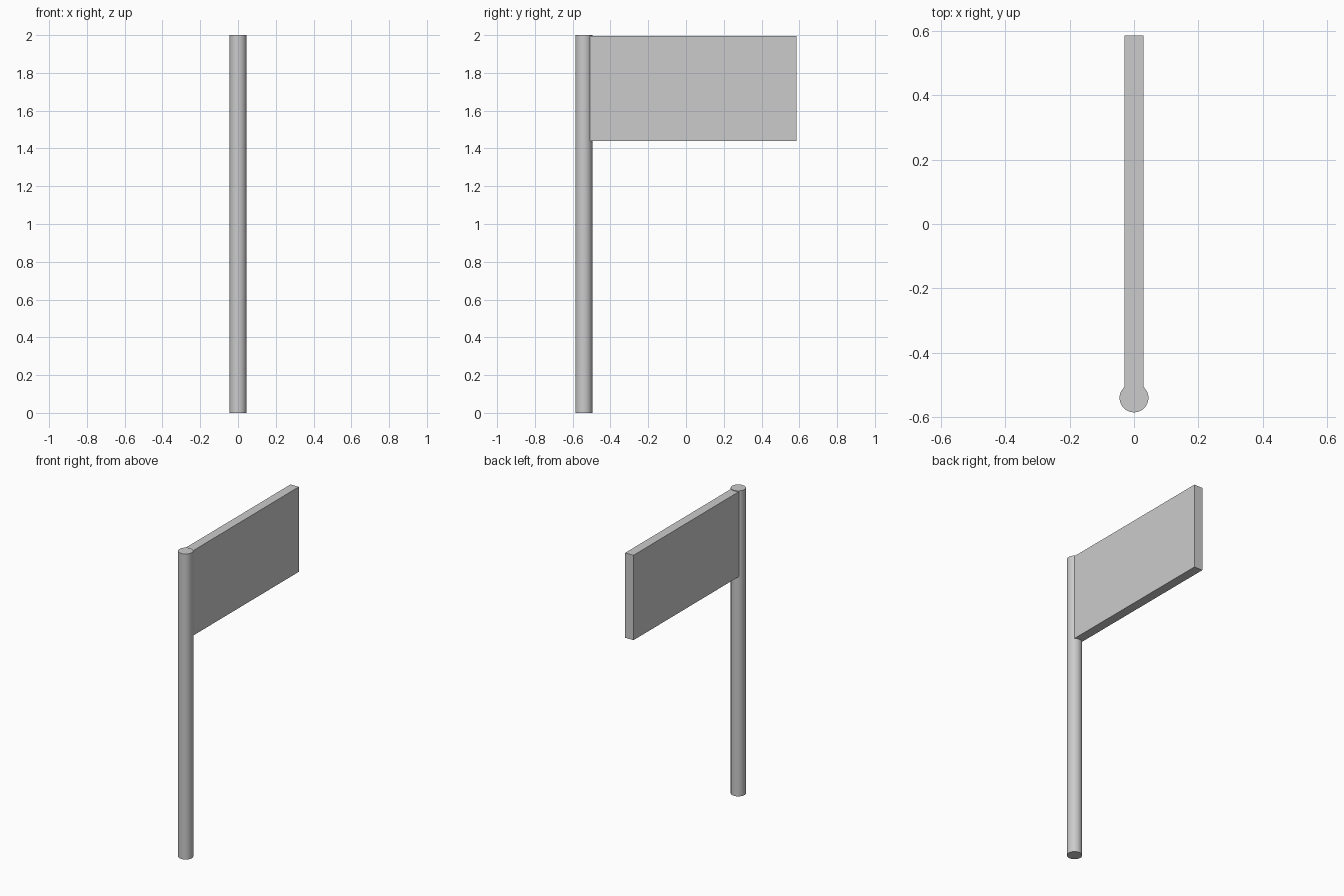
import bpy
import math

if "Cube" in bpy.data.objects:
    bpy.data.objects.remove(bpy.data.objects["Cube"])

# Round pole standing on the ground
bpy.ops.mesh.primitive_cylinder_add(vertices=32, radius=0.045, depth=2.0,
                                    location=(0, -0.541, 1.0))
pole = bpy.context.object
pole.name = "pole"
bpy.ops.object.shade_smooth_by_angle(angle=math.radians(30))

# Flat rectangular flag panel, its inner edge let into the pole
y_in, y_out = -0.512, 0.586
z_low, z_high = 1.44, 1.996
bpy.ops.mesh.primitive_cube_add(size=1, location=(0, (y_in + y_out) / 2, (z_low + z_high) / 2))
flag = bpy.context.object
flag.name = "flag_panel"
flag.scale = (0.06, y_out - y_in, z_high - z_low)
bpy.ops.object.transform_apply(location=False, rotation=False, scale=True)
